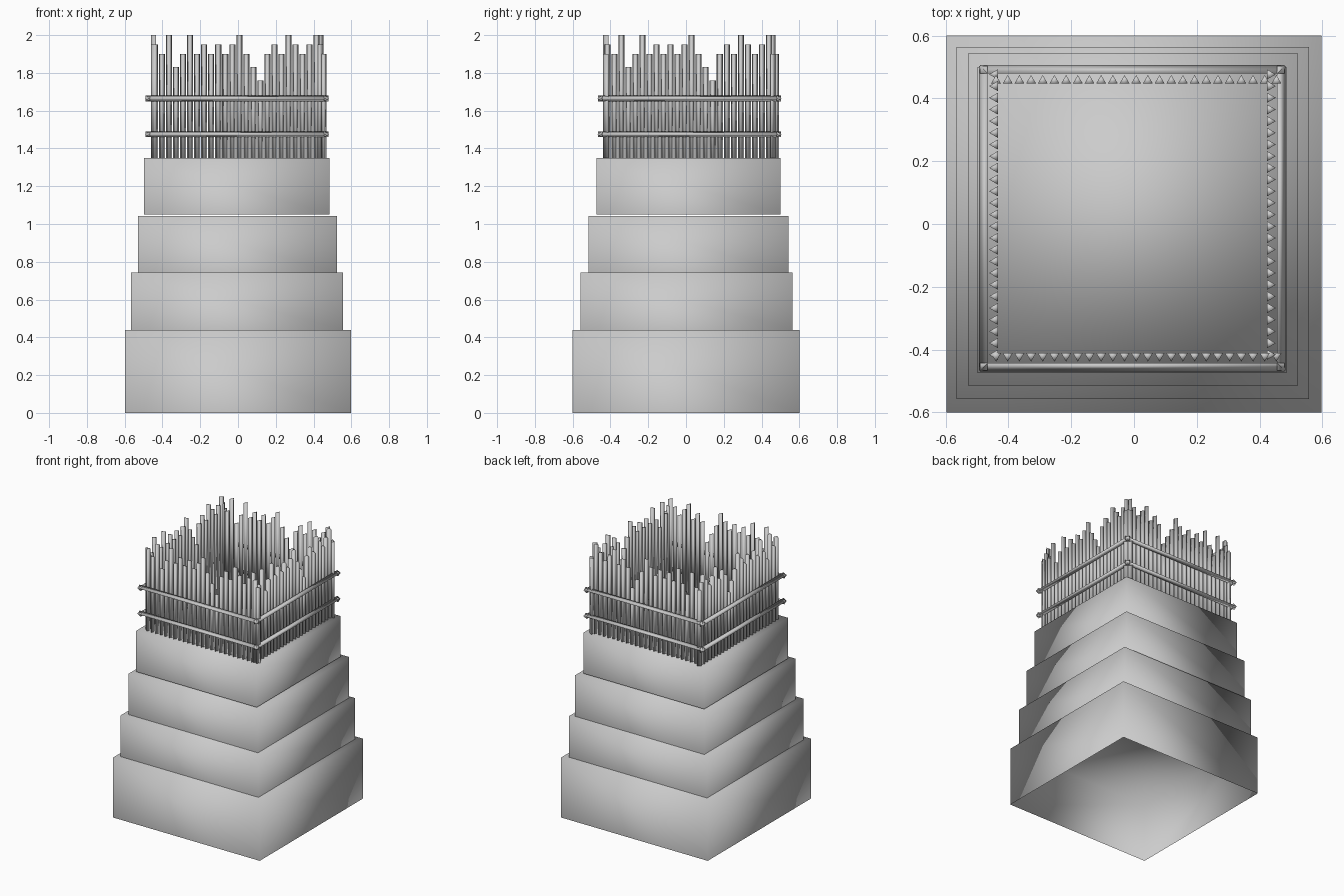
import bpy
import bmesh
from math import pi
from mathutils import Matrix, Vector

if "Cube" in bpy.data.objects:
    bpy.data.objects.remove(bpy.data.objects["Cube"])

grey = bpy.data.materials.new("pale_grey")
grey.use_nodes = True
grey.diffuse_color = (0.6, 0.6, 0.6, 1)
grey.node_tree.nodes["Principled BSDF"].inputs["Base Color"].default_value = (0.6, 0.6, 0.6, 1)


def finish(bm, name):
    mesh = bpy.data.meshes.new(name)
    for face in bm.faces:
        face.smooth = True
    bm.to_mesh(mesh)
    bm.free()
    mesh.materials.append(grey)
    obj = bpy.data.objects.new(name, mesh)
    bpy.context.collection.objects.link(obj)


def add_prism(bm, radius, length, matrix):
    # Three-sided bar along its own z, with one edge pointing to its own -y
    bmesh.ops.create_cone(bm, cap_ends=True, segments=3, radius1=radius, radius2=radius,
                          depth=length, matrix=matrix @ Matrix.Rotation(pi, 4, "Z"))


def add_tier(name, x0, x1, y0, y1, z0, z1):
    # Box with an open underside
    bm = bmesh.new()
    bmesh.ops.create_cube(bm, size=1)
    bm.normal_update()
    underside = [f for f in bm.faces if f.normal.z < -0.5]
    bmesh.ops.delete(bm, geom=underside, context="FACES_ONLY")
    bmesh.ops.scale(bm, vec=(x1 - x0, y1 - y0, z1 - z0), verts=bm.verts)
    bmesh.ops.translate(bm, vec=((x0 + x1) / 2, (y0 + y1) / 2, (z0 + z1) / 2), verts=bm.verts)
    finish(bm, name)


# Stepped tower body, softly shaded boxes
add_tier("base_tier", -0.597, 0.597, -0.6, 0.6, 0, 0.44)
add_tier("lower_tier", -0.566, 0.557, -0.558, 0.564, 0.44, 0.742)
add_tier("middle_tier", -0.529, 0.523, -0.515, 0.543, 0.742, 1.043)
add_tier("upper_tier", -0.498, 0.485, -0.475, 0.5, 1.051, 1.35)

# Palisade: uneven post tops along each side
TALL, HIGH, MID, LOW, SHORT = 2.0, 1.95, 1.9, 1.83, 1.76
TOPS = [HIGH, MID, TALL, LOW, MID, TALL, MID, HIGH, MID, HIGH, MID, HIGH, TALL,
        MID, LOW, SHORT, MID, HIGH, MID, TALL, HIGH, MID, HIGH, TALL, MID]
CENTRE = Vector((-0.005, 0.018, 0))
STEP = 0.0372
FOOT = 1.345

# Side name, quarter turns, and whether the post order is reversed
SIDES = [("front", 0, False), ("left", 1, False), ("back", 2, True), ("right", 3, True)]
for side, turns, flip in SIDES:
    turn = Matrix.Translation(CENTRE) @ Matrix.Rotation(turns * pi / 2, 4, "Z")

    posts = bmesh.new()
    for i, top in enumerate(TOPS):
        x = (i - (len(TOPS) - 1) / 2) * STEP + 0.012
        place = Matrix.Translation((-x if flip else x, -0.438, (top + FOOT) / 2))
        add_prism(posts, 0.0185, top - FOOT, turn @ place)
    finish(posts, side + "_posts")

    rails = bmesh.new()
    for z in (1.475, 1.665):
        place = Matrix.Translation((0, -0.47, z)) @ Matrix.Rotation(pi / 2, 4, "Y")
        add_prism(rails, 0.018, 0.97, turn @ place)
    finish(rails, side + "_rails")
